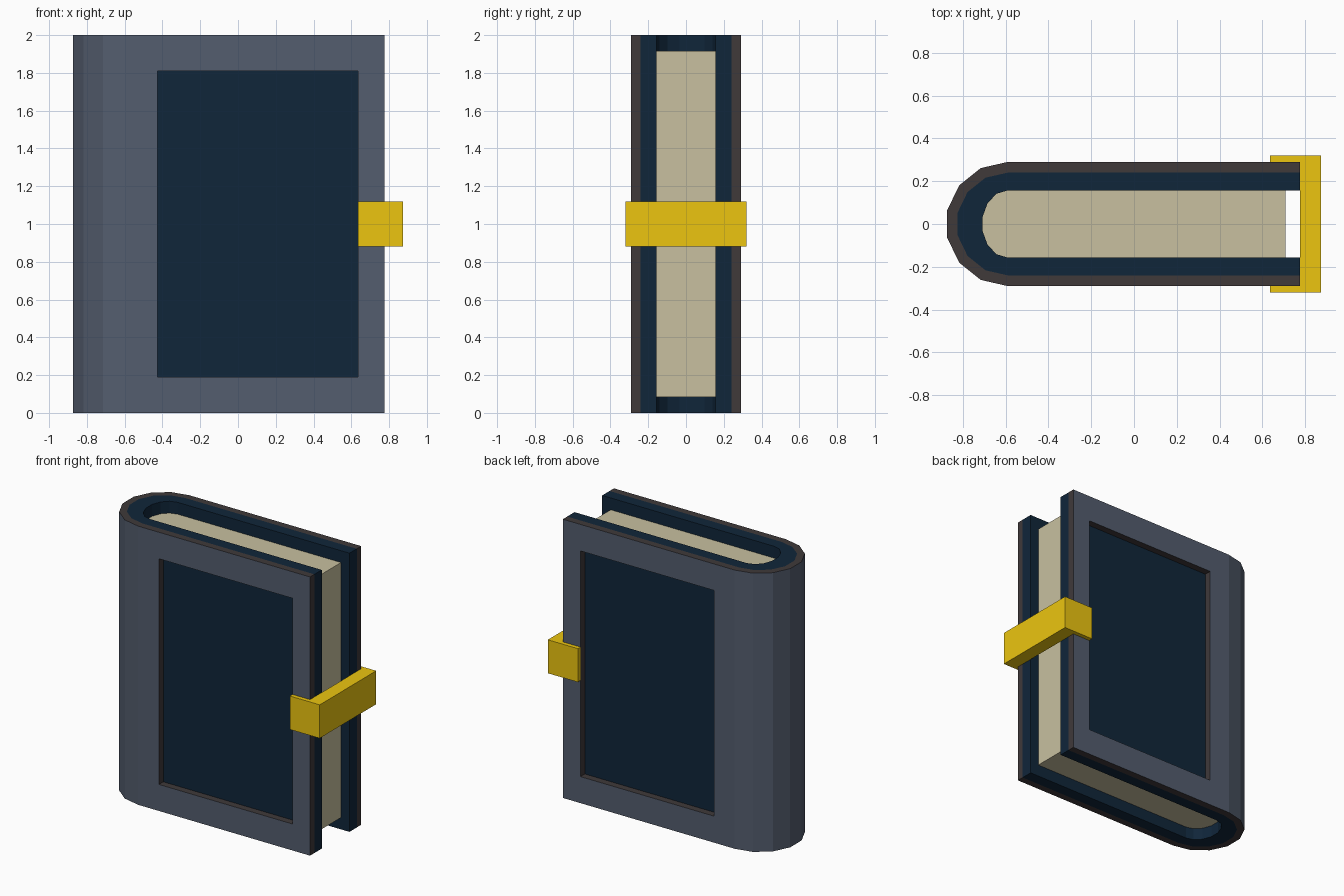
import bpy, math

if "Cube" in bpy.data.objects:
    bpy.data.objects.remove(bpy.data.objects["Cube"])

SPINE_X, EDGE_X, H = -0.59, 0.775, 2.0


def material(name, rgb):
    m = bpy.data.materials.new(name)
    m.diffuse_color = (*rgb, 1)
    m.use_nodes = True
    m.node_tree.nodes["Principled BSDF"].inputs["Base Color"].default_value = m.diffuse_color
    return m


slate = material("slate_cover", (0.087, 0.109, 0.156))
brown = material("brown_edge", (0.05, 0.041, 0.042))
navy = material("navy_board", (0.005, 0.019, 0.042))
paper = material("paper", (0.58, 0.53, 0.35))
gold = material("gold", (0.84, 0.56, 0.005))


def make(name, verts, faces, mats):
    me = bpy.data.meshes.new(name)
    me.from_pydata(verts, [], faces)
    for m in mats:
        me.materials.append(m)
    ob = bpy.data.objects.new(name, me)
    bpy.context.collection.objects.link(ob)
    return ob


def u_path(rx, ry, end):
    """Open U outline: fore edge, around a seven-sided spine, and back."""
    arc = []
    for i in range(8):
        a = math.pi / 2 + math.pi * i / 7
        arc.append((SPINE_X + rx * math.cos(a), ry * math.sin(a)))
    return [(end, ry)] + arc + [(end, -ry)]


def prism(name, outline, z0, z1, mats):
    n = len(outline)
    verts = [(x, y, z) for z in (z0, z1) for x, y in outline]
    faces = [(i, (i + 1) % n, n + (i + 1) % n, n + i) for i in range(n)]
    faces += [tuple(reversed(range(n))), tuple(range(n, 2 * n))]
    return make(name, verts, faces, mats)


def u_shell(name, outer, inner, mats):
    n = len(outer)
    verts = [(x, y, z) for path in (outer, inner) for z in (0, H) for x, y in path]
    ob, ot, ib, it = 0, n, 2 * n, 3 * n
    faces = [(ob + i, ob + i + 1, ot + i + 1, ot + i) for i in range(n - 1)]
    for i in range(n - 1):
        faces += [(ib + i + 1, ib + i, it + i, it + i + 1),
                  (ot + i, ot + i + 1, it + i + 1, it + i),
                  (ob + i + 1, ob + i, ib + i, ib + i + 1)]
    e = n - 1
    faces += [(ob, ot, it, ib), (ob + e, ib + e, it + e, ot + e)]
    shell = make(name, verts, faces, mats)
    # Outer skin keeps the first material, rims take the last one
    for p in shell.data.polygons[n - 1:]:
        p.material_index = len(mats) - 1
    return shell


outer = u_path(0.29, 0.29, EDGE_X)
middle = u_path(0.24, 0.24, EDGE_X)
inner = u_path(0.12, 0.157, EDGE_X)

# Cover with a window through both boards
cover = u_shell("cover", outer, middle, [slate, brown])
cutter = prism("window_cutter", [(-0.425, -0.5), (0.635, -0.5), (0.635, 0.5), (-0.425, 0.5)],
               0.19, 1.81, [slate, brown])
for p in cutter.data.polygons:
    p.material_index = 1
cutter.hide_render = True
cut = cover.modifiers.new("windows", 'BOOLEAN')
cut.operation, cut.solver, cut.object = 'DIFFERENCE', 'EXACT', cutter
bpy.context.view_layer.objects.active = cover
bpy.ops.object.modifier_apply(modifier=cut.name)
bpy.data.objects.remove(cutter)

# Inner boards, seen through the windows
u_shell("inner_boards", middle, inner, [navy])

# Page block
prism("pages", u_path(0.12, 0.157, 0.708), 0.085, 1.915, [paper])

# Clasp wrapping the fore edge
prism("clasp", [(0.635, -0.32), (0.873, -0.32), (0.873, 0.32), (0.635, 0.32),
                (0.635, 0.29), (EDGE_X, 0.29), (EDGE_X, -0.29), (0.635, -0.29)],
      0.88, 1.12, [gold])
